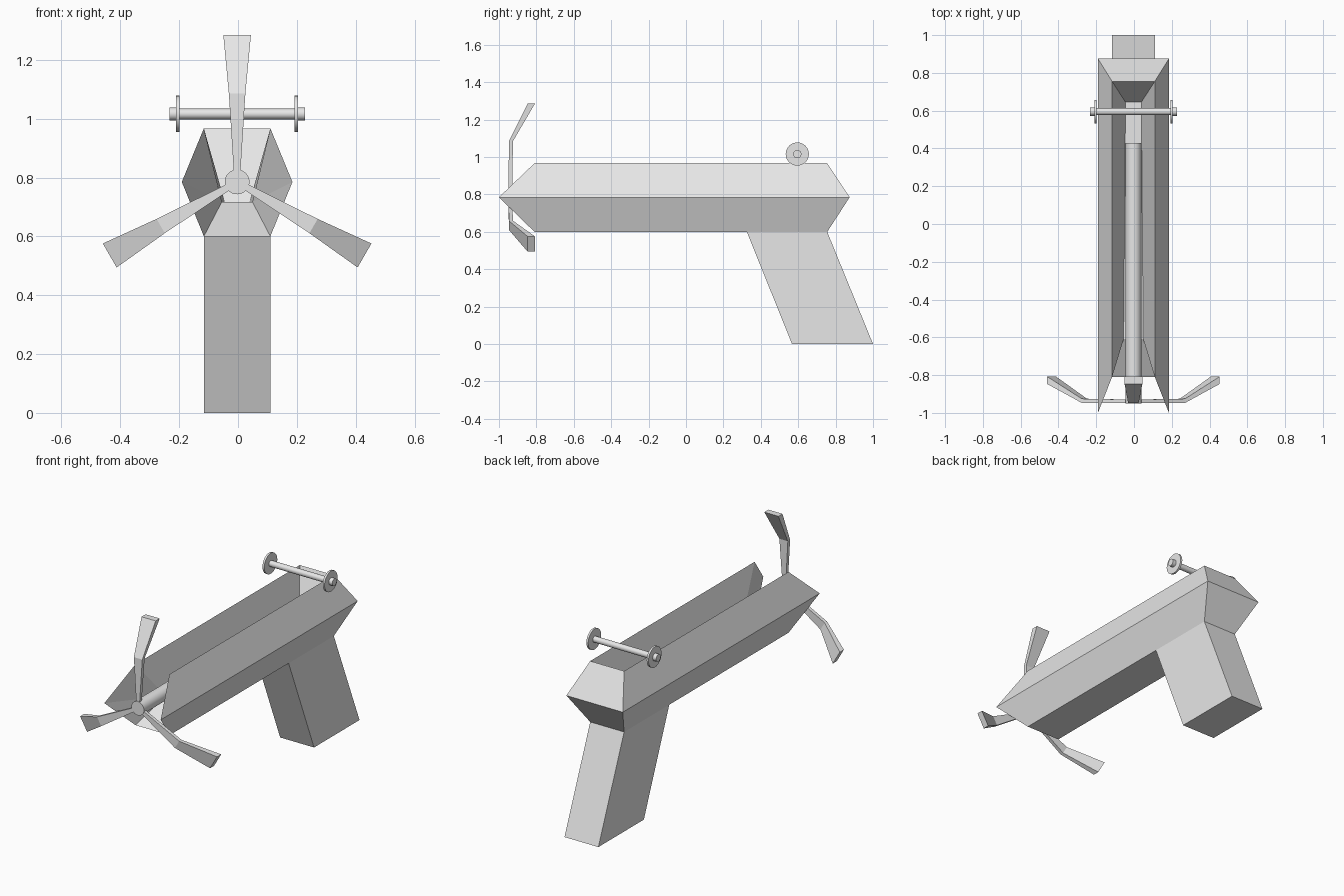
import bpy, bmesh, math
from mathutils import Matrix, Vector

if "Cube" in bpy.data.objects:
    bpy.data.objects.remove(bpy.data.objects["Cube"])

CX = -0.003      # centre line of the model
ROD_Z = 0.785    # height of the rod and of the widest body edge

grey = bpy.data.materials.new("light_grey")
grey.diffuse_color = (0.8, 0.8, 0.8, 1)
grey.use_nodes = True
grey.node_tree.nodes["Principled BSDF"].inputs["Base Color"].default_value = grey.diffuse_color


def make(name, verts, faces):
    bm = bmesh.new()
    vs = [bm.verts.new(v) for v in verts]
    for f in faces:
        bm.faces.new([vs[i] for i in f])
    bmesh.ops.recalc_face_normals(bm, faces=bm.faces)
    me = bpy.data.meshes.new(name)
    bm.to_mesh(me)
    bm.free()
    me.materials.append(grey)
    ob = bpy.data.objects.new(name, me)
    bpy.context.collection.objects.link(ob)
    return ob


def cylinder(name, radius, start, end):
    a, b = Vector(start), Vector(end)
    bpy.ops.mesh.primitive_cylinder_add(vertices=32, radius=radius,
                                        depth=(b - a).length, location=(a + b) / 2)
    ob = bpy.context.object
    ob.name = name
    ob.rotation_euler = (b - a).to_track_quat('Z', 'Y').to_euler()
    ob.data.materials.append(grey)
    bpy.ops.object.shade_smooth_by_angle(angle=math.radians(40))
    return ob


# Body: hexagonal beam with pointed ends and an open trough.
# Per side: middle, top, trough floor, bottom at the front, then at the rear
half = [(0.188, -1.0, ROD_Z), (0.113, -0.81, 0.967), (0.052, -0.61, 0.717), (0.113, -0.81, 0.6),
        (0.188, 0.875, ROD_Z), (0.113, 0.755, 0.967), (0.042, 0.645, 0.717), (0.113, 0.755, 0.6)]
verts = [(CX + s * x, y, z) for s in (-1, 1) for x, y, z in half]
faces = []
for o in (0, 8):
    for f in ((0, 4, 5, 1), (3, 7, 4, 0), (1, 5, 6, 2), (0, 1, 2), (0, 2, 3)):
        faces.append([i + o for i in f])
# Faces across: front lip, floor, trough end, rear upper, rear lower, underside
for a, b in ((3, 2), (2, 6), (6, 5), (5, 4), (4, 7), (7, 3)):
    faces.append((a, b, b + 8, a + 8))
make("body", verts, faces)

# Slanted grip
BOX = [(0, 1, 2, 3), (4, 5, 6, 7), (0, 1, 5, 4), (1, 2, 6, 5), (2, 3, 7, 6), (3, 0, 4, 7)]
side = [(0.325, 0.6), (0.755, 0.6), (1.0, 0.0), (0.567, 0.0)]
make("grip", [(CX + x, y, z) for x in (-0.113, 0.113) for y, z in side], BOX)

# Rod lying in the trough
cylinder("rod", 0.042, (CX, -0.951, ROD_Z), (CX, 0.43, ROD_Z))

# Three bent hook blades: radius, half width, front y, back y
rings = [(0.0, 0.009, -0.949, -0.93), (0.3, 0.028, -0.947, -0.925), (0.5, 0.047, -0.847, -0.808)]
pts = [(s * w, y, r) for r, w, y0, y1 in rings
       for s, y in ((-1, y0), (1, y0), (1, y1), (-1, y1))]
blade_faces = [(0, 1, 2, 3), (8, 9, 10, 11)]
for o in (0, 4):
    for k in range(4):
        n = (k + 1) % 4
        blade_faces.append((o + k, o + n, o + n + 4, o + k + 4))
for i in range(3):
    rot = Matrix.Rotation(i * math.tau / 3, 3, 'Y')
    place = Vector((CX, 0, ROD_Z))
    make("hook_blade_%d" % (i + 1), [rot @ Vector(p) + place for p in pts], blade_faces)

# Cross axle with end discs and slightly thicker end stubs
AY, AZ = 0.595, 1.016
cylinder("axle", 0.018, (CX - 0.2, AY, AZ), (CX + 0.2, AY, AZ))
for s, label in ((-1, "left"), (1, "right")):
    cylinder(label + "_disc", 0.062, (CX + s * 0.195, AY, AZ), (CX + s * 0.207, AY, AZ))
    cylinder(label + "_stub", 0.022, (CX + s * 0.2, AY, AZ), (CX + s * 0.23, AY, AZ))
